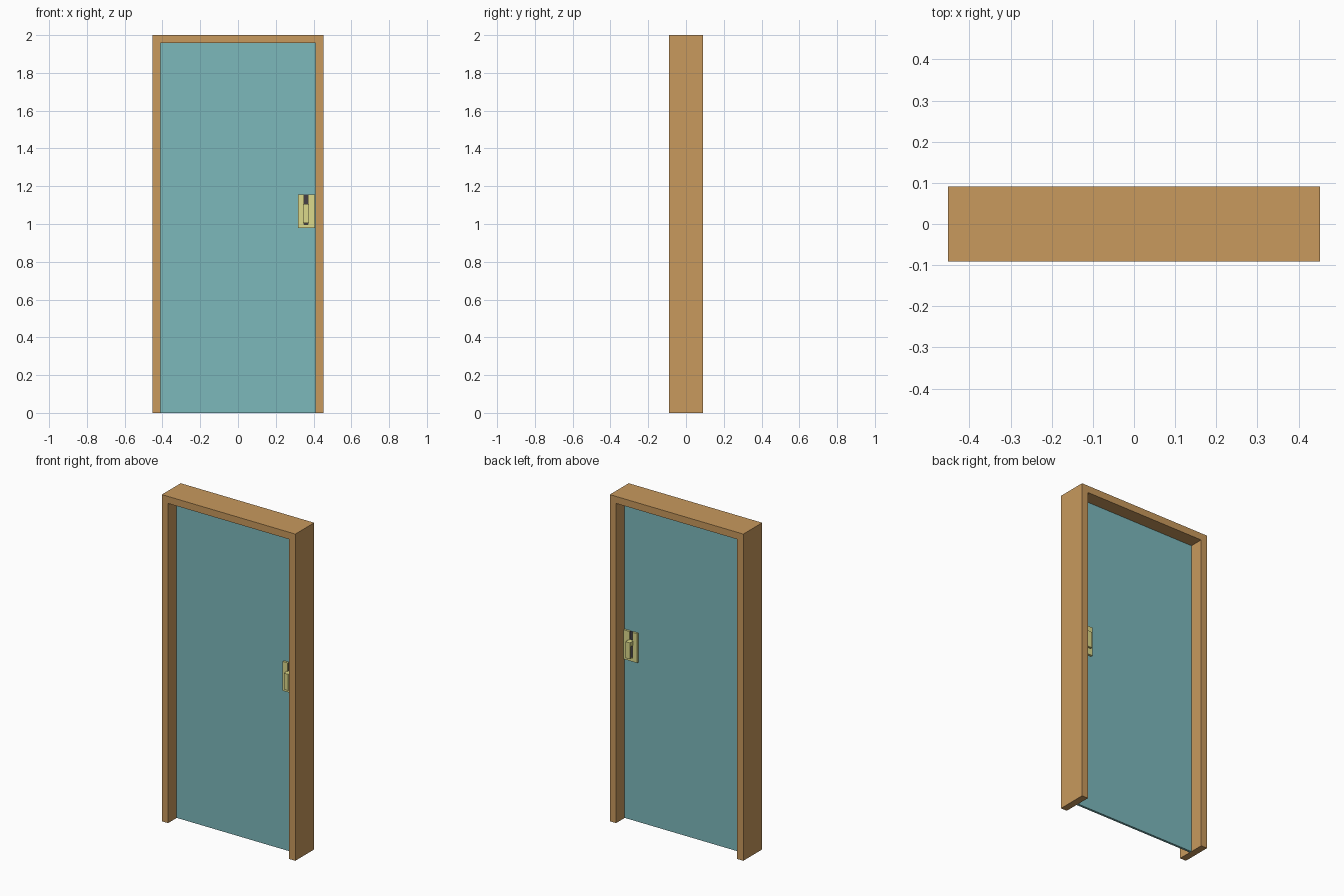
import bpy, bmesh

if "Cube" in bpy.data.objects:
    bpy.data.objects.remove(bpy.data.objects["Cube"])


def material(name, rgb):
    m = bpy.data.materials.new(name)
    m.diffuse_color = (*rgb, 1)
    m.use_nodes = True
    m.node_tree.nodes["Principled BSDF"].inputs["Base Color"].default_value = m.diffuse_color
    return m


WOOD = material("wood", (0.58, 0.32, 0.11))
TEAL = material("teal_paint", (0.20, 0.48, 0.50))
BRASS = material("brass", (0.72, 0.70, 0.26))
DARK = material("dark_metal", (0.06, 0.05, 0.06))


def extrude(name, profile, vec, mat, side=1):
    """Extrude a flat profile along vec; side=-1 mirrors it through y = 0."""
    bm = bmesh.new()
    face = bm.faces.new([bm.verts.new(p) for p in profile])
    ext = bmesh.ops.extrude_face_region(bm, geom=[face])
    verts = [g for g in ext["geom"] if isinstance(g, bmesh.types.BMVert)]
    bmesh.ops.translate(bm, verts=verts, vec=vec)
    for v in bm.verts:
        v.co.y *= side
    bmesh.ops.recalc_face_normals(bm, faces=bm.faces)
    mesh = bpy.data.meshes.new(name)
    bm.to_mesh(mesh)
    bm.free()
    mesh.materials.append(mat)
    obj = bpy.data.objects.new(name, mesh)
    bpy.context.collection.objects.link(obj)
    return obj


def xz(points, y):
    return [(x, y, z) for x, z in points]


# Frame: two jambs and a head as one inverted U
W, D, H = 0.452, 0.091, 2.0
IW, IH = 0.41, 1.957
extrude("door_frame", xz([(-W, 0), (-W, H), (W, H), (W, 0),
                          (IW, 0), (IW, IH), (-IW, IH), (-IW, 0)], -D),
        (0, 2 * D, 0), WOOD)

# Door leaf
T = 0.007
extrude("door_panel", xz([(-IW, 0), (-IW, IH), (IW, IH), (IW, 0)], -T),
        (0, 2 * T, 0), TEAL)

# Handle set on both faces
X0, X1, Z0, Z1 = 0.317, 0.408, 0.978, 1.157
S0, S1, SZ = 0.350, 0.370, 0.997
for label, side in (("front", -1), ("back", 1)):
    # Plate with a slot open at the top
    extrude(label + "_handle_plate",
            xz([(X0, Z0), (X1, Z0), (X1, Z1), (S1, Z1),
                (S1, SZ), (S0, SZ), (S0, Z1), (X0, Z1)], T),
            (0, 0.013, 0), BRASS, side)
    # Dark inset in the slot
    extrude(label + "_slot_inset",
            xz([(S0, SZ), (S1, SZ), (S1, Z1 - 0.002), (S0, Z1 - 0.002)], T),
            (0, 0.004, 0), DARK, side)
    # L-shaped lever: short stem out of the plate, grip hanging down
    lever = [(0.012, 1.105), (0.050, 1.105), (0.050, 1.005),
             (0.037, 1.005), (0.037, 1.078), (0.012, 1.078)]
    extrude(label + "_lever", [(0.345, y, z) for y, z in lever],
            (0.03, 0, 0), BRASS, side)
